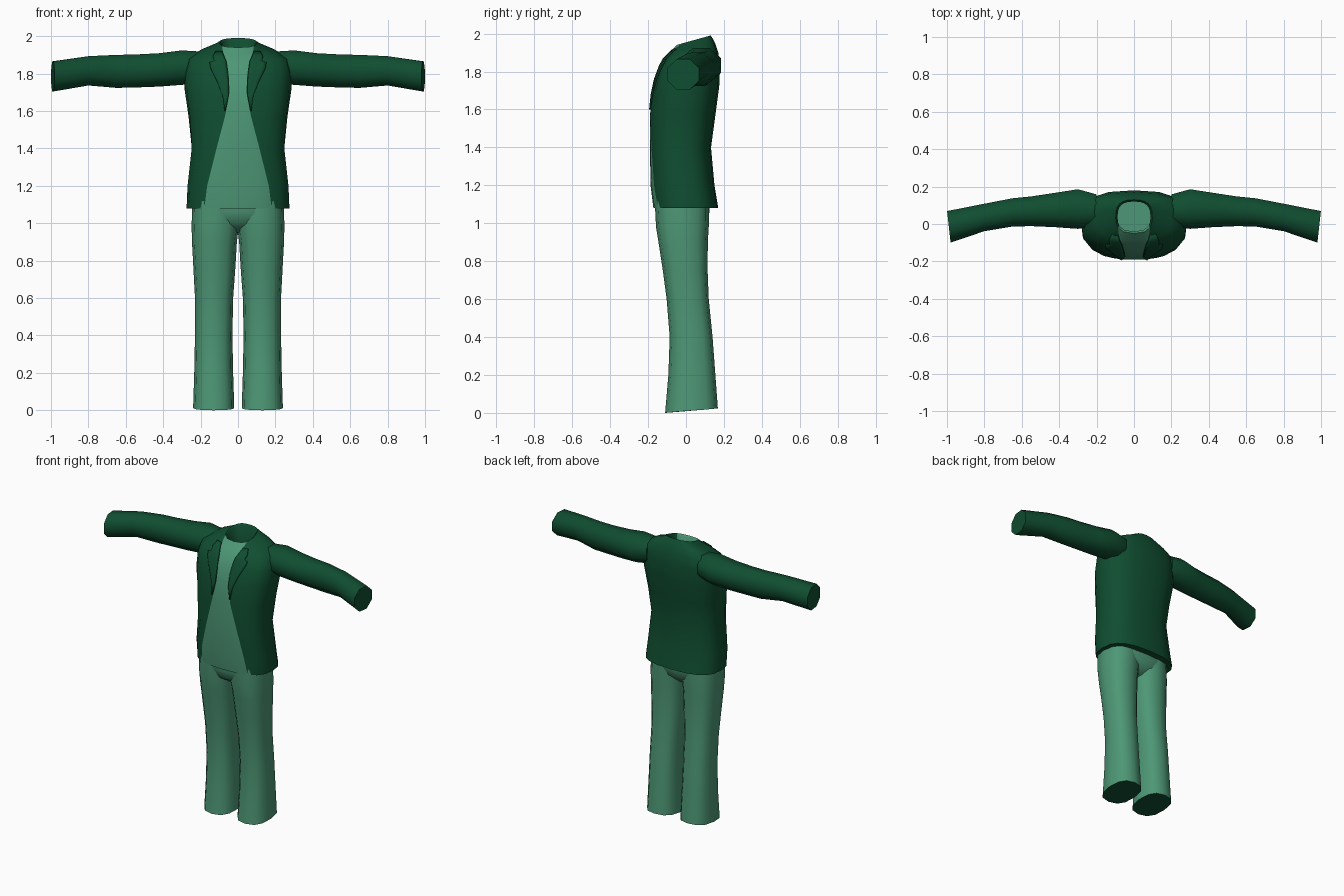
import bpy, bmesh, math
from mathutils import Vector

if "Cube" in bpy.data.objects:
    bpy.data.objects.remove(bpy.data.objects["Cube"], do_unlink=True)


def make_material(name, rgb):
    mat = bpy.data.materials.new(name)
    mat.use_nodes = True
    mat.diffuse_color = (*rgb, 1)
    mat.node_tree.nodes["Principled BSDF"].inputs["Base Color"].default_value = (*rgb, 1)
    return mat


DARK, LIGHT = 0, 1
MATERIALS = [make_material("dark green cloth", (0.005, 0.075, 0.03)),
             make_material("light green cloth", (0.075, 0.31, 0.18))]


def power(v, p):
    return math.copysign(abs(v) ** p, v)


def finish(name, bm, angle=50):
    bmesh.ops.recalc_face_normals(bm, faces=bm.faces)
    mesh = bpy.data.meshes.new(name)
    bm.to_mesh(mesh)
    bm.free()
    obj = bpy.data.objects.new(name, mesh)
    bpy.context.collection.objects.link(obj)
    for mat in MATERIALS:
        mesh.materials.append(mat)
    bpy.ops.object.select_all(action='DESELECT')
    obj.select_set(True)
    bpy.context.view_layer.objects.active = obj
    bpy.ops.object.shade_smooth_by_angle(angle=math.radians(angle))
    return obj


def loft(name, rings, colour, start_cap=DARK, end_cap=DARK):
    """Skin a stack of rings; colour(row, column) picks the material."""
    bm = bmesh.new()
    rows = [[bm.verts.new(p) for p in ring] for ring in rings]
    n = len(rows[0])
    for r in range(len(rows) - 1):
        for c in range(n):
            d = (c + 1) % n
            face = bm.faces.new((rows[r][c], rows[r][d], rows[r + 1][d], rows[r + 1][c]))
            face.material_index = colour(r, c)
    bm.faces.new(rows[0]).material_index = start_cap
    bm.faces.new(rows[-1]).material_index = end_cap
    return finish(name, bm)


# Jacket body: half width, front y, back y, front z, back z, half width of shirt
BODY = [
    (.275, -.172, .17, 1.08, 1.08, .18),
    (.27, -.187, .15, 1.2, 1.2, .165),
    (.25, -.19, .132, 1.4, 1.4, .115),
    (.265, -.19, .155, 1.57, 1.57, .07),
    (.285, -.175, .175, 1.7, 1.72, .045),
    (.285, -.15, .18, 1.8, 1.83, .05),
    (.268, -.115, .17, 1.865, 1.9, .06),
    (.2, -.085, .155, 1.9, 1.945, .075),
    (.125, -.062, .14, 1.925, 1.975, .083),
    (.098, -.05, .13, 1.94, 1.99, .085),
    (.088, -.04, .12, 1.93, 1.98, .078),
    (.088, -.04, .12, 1.8, 1.8, .078),
]
SHIRT_COLUMNS, COAT_COLUMNS, ROUND = 2, 8, 0.75


def body_ring(w, front, back, zf, zb, shirt):
    edge = math.asin((shirt / w) ** (1 / ROUND))
    angles = [edge * i / SHIRT_COLUMNS for i in range(SHIRT_COLUMNS)]
    angles += [edge + (math.pi - edge) * i / COAT_COLUMNS for i in range(COAT_COLUMNS + 1)]
    half = []
    for a in angles:
        side = -power(math.cos(a), ROUND)
        mix = (side + 1) / 2
        half.append(Vector((w * abs(math.sin(a)) ** ROUND,
                            front + (back - front) * mix, zf + (zb - zf) * mix)))
    half[0].x = half[-1].x = 0
    return half + [Vector((-p.x, p.y, p.z)) for p in reversed(half[1:-1])]


body_columns = 2 * (SHIRT_COLUMNS + COAT_COLUMNS)


def body_colour(row, col):
    front = col < SHIRT_COLUMNS or col >= body_columns - SHIRT_COLUMNS
    return LIGHT if front else DARK


jacket = loft("jacket_body", [body_ring(*b) for b in BODY], body_colour, DARK, LIGHT)


# Lapels: thin strips laid on the jacket beside the shirt
def shirt_edge(z):
    for a, b in zip(BODY, BODY[1:]):
        if a[3] <= z <= b[3]:
            return a[5] + (b[5] - a[5]) * (z - a[3]) / (b[3] - a[3])
    return .08


LAPEL = [(1.6, .004), (1.68, .03), (1.76, .062), (1.83, .09),
         (1.86, .09), (1.865, .065), (1.89, .06), (1.918, .035)]
for side, label in ((1, "left"), (-1, "right")):
    bm = bmesh.new()
    rows = []
    for z, width in LAPEL:
        rows.append([bm.verts.new((side * (shirt_edge(z) + .003 + width * i / 4), -.4, z))
                     for i in range(5)])
    for low, high in zip(rows, rows[1:]):
        for i in range(4):
            bm.faces.new((low[i], low[i + 1], high[i + 1], high[i]))
    lapel = finish(label + "_lapel", bm, 30)
    wrap = lapel.modifiers.new("lay_on_jacket", 'SHRINKWRAP')
    wrap.target = jacket
    wrap.wrap_method = 'PROJECT'
    wrap.use_project_y = True
    wrap.offset = .006
    thick = lapel.modifiers.new("cloth", 'SOLIDIFY')
    thick.thickness = .008
    thick.offset = 0


# Sleeves: x, centre y, centre z, y radius, z radius
SLEEVE = [
    (.2, .075, 1.835, .085, .085),
    (.3, .08, 1.832, .108, .094),
    (.42, .075, 1.82, .094, .091),
    (.55, .068, 1.814, .081, .09),
    (.65, .062, 1.812, .077, .09),
    (.8, .035, 1.815, .075, .08),
    (.99, -.015, 1.785, .086, .082),
]
for side, label in ((1, "left"), (-1, "right")):
    rings = []
    for x, y, z, ry, rz in SLEEVE:
        ring = []
        for i in range(8):
            a = math.tau * (i + .5) / 8
            lean = .01 * math.cos(a) if x > .9 else 0
            ring.append((side * (x + lean), y + ry * 1.06 * math.cos(a),
                         z + rz * 1.06 * math.sin(a)))
        rings.append(ring)
    loft(label + "_sleeve", rings, lambda r, c: DARK)


# Trouser legs: z, inner x, outer x, front y, back y
LEG = [
    (.012, .02, .24, -.11, .168),
    (.2, .026, .234, -.093, .155),
    (.4, .03, .23, -.086, .14),
    (.6, .026, .23, -.102, .12),
    (.75, .015, .238, -.122, .114),
    (.9, .006, .246, -.145, .115),
    (.98, -.004, .248, -.158, .12),
    (1.12, -.02, .245, -.165, .12),
]
for side, label in ((1, "left"), (-1, "right")):
    rings = []
    for z, inner, outer, front, back in LEG:
        ring = []
        for i in range(12):
            a = math.tau * i / 12
            hem = .012 * math.sin(a) if z < .1 else 0
            ring.append((side * ((inner + outer) / 2 + (outer - inner) / 2 * power(math.cos(a), .8)),
                         (front + back) / 2 + (back - front) / 2 * power(math.sin(a), .8), z + hem))
        rings.append(ring)
    loft(label + "_trouser_leg", rings, lambda r, c: LIGHT, DARK, LIGHT)

# Trouser seat joining the legs under the jacket hem
SEAT = [(.95, .09, -.07, .06), (1.0, .19, -.145, .112), (1.06, .235, -.162, .124), (1.12, .245, -.165, .125)]
seat_rings = []
for z, w, front, back in SEAT:
    seat_rings.append([(w * power(math.cos(math.tau * i / 16), .65),
                        (front + back) / 2 + (back - front) / 2 * power(math.sin(math.tau * i / 16), .65), z)
                       for i in range(16)])
loft("trouser_seat", seat_rings, lambda r, c: LIGHT, LIGHT, LIGHT)
